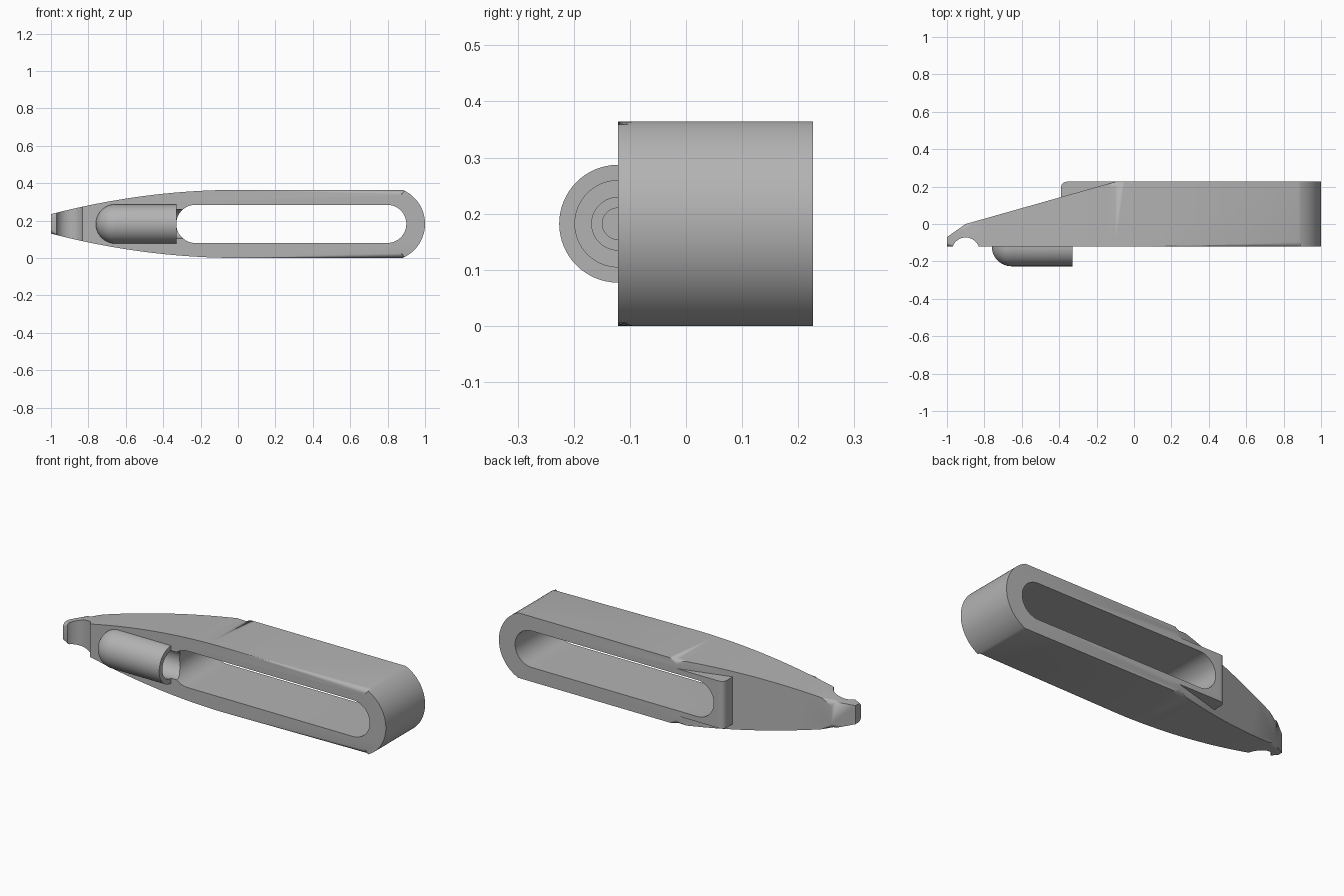
import bpy, bmesh, math
from mathutils import Matrix

cube = bpy.data.objects.get("Cube")
if cube:
    bpy.data.objects.remove(cube, do_unlink=True)

MID = 0.182          # height of the centre line
FRONT, BACK = -0.121, 0.226

grey = bpy.data.materials.new("plain grey")
grey.use_nodes = True
grey.diffuse_color = (0.45, 0.45, 0.45, 1)
grey.node_tree.nodes["Principled BSDF"].inputs["Base Color"].default_value = (0.45, 0.45, 0.45, 1)


def finish(bm, name):
    bmesh.ops.recalc_face_normals(bm, faces=bm.faces)
    mesh = bpy.data.meshes.new(name)
    bm.to_mesh(mesh)
    bm.free()
    mesh.materials.append(grey)
    ob = bpy.data.objects.new(name, mesh)
    bpy.context.collection.objects.link(ob)
    return ob


def prism(name, outline, axis, lo, hi):
    """Extrude a 2D outline along y (outline in xz) or z (outline in xy)."""
    def place(p, d):
        return (p[0], d, p[1]) if axis == "y" else (p[0], p[1], d)
    bm = bmesh.new()
    face = bm.faces.new([bm.verts.new(place(p, lo)) for p in outline])
    ext = bmesh.ops.extrude_face_region(bm, geom=[face])["geom"]
    shift = (0, hi - lo, 0) if axis == "y" else (0, 0, hi - lo)
    bmesh.ops.translate(bm, vec=shift, verts=[v for v in ext if isinstance(v, bmesh.types.BMVert)])
    return finish(bm, name)


def arc(cx, cy, r, a0, a1, n=24):
    return [(cx + r * math.cos(math.radians(a0 + (a1 - a0) * i / n)),
             cy + r * math.sin(math.radians(a0 + (a1 - a0) * i / n))) for i in range(n + 1)]


def lathe(name, profile):
    """Spin (x, radius) points about the lengthwise axis of the barrel."""
    bm = bmesh.new()
    verts = [bm.verts.new((x, FRONT, MID + r)) for x, r in profile]
    edges = [bm.edges.new(pair) for pair in zip(verts, verts[1:])]
    bmesh.ops.spin(bm, geom=verts + edges, cent=(0, FRONT, MID), axis=(1, 0, 0),
                   angle=math.tau, steps=64, use_duplicate=False)
    bmesh.ops.remove_doubles(bm, verts=bm.verts, dist=1e-5)
    return finish(bm, name)


def boolean(ob, other, operation):
    mod = ob.modifiers.new(operation.lower(), "BOOLEAN")
    mod.object, mod.operation, mod.solver = other, operation, "EXACT"
    bpy.context.view_layer.objects.active = ob
    bpy.ops.object.modifier_apply(modifier=mod.name)
    bpy.data.objects.remove(other, do_unlink=True)


def back_depth(x):
    """Depth of the rear surface: flat, then a long taper, then the tip."""
    if x >= -0.1:
        return BACK
    if x >= -0.9:
        return BACK * (x + 0.9) / 0.8
    return 0.7 * (x + 0.9)


def make_body():
    # Upper half outline: curved taper, straight run, round nose
    upper = [(-1 + i / 20, 0.182 - 0.13 * (1 - i / 20) ** 2) for i in range(21)]
    sweep = math.degrees(math.asin(0.182 / 0.198))
    upper += arc(0.802, 0, 0.198, sweep, 0, 20)
    outline = upper + [(x, -z) for x, z in reversed(upper[:-1])]
    bm = bmesh.new()
    front = [bm.verts.new((x, FRONT, MID + z)) for x, z in outline]
    back = [bm.verts.new((x, back_depth(x), MID + z)) for x, z in outline]
    n = len(outline)
    bm.faces.new(front)
    for i in range(n):
        j = (i + 1) % n
        bm.faces.new((front[i], front[j], back[j], back[i]))
    # Rear is three flat regions split at the creases
    tip, crease = 2, 18
    bm.faces.new(back[:tip + 1] + back[n - 1 - tip:])
    bm.faces.new(back[tip:crease + 1] + back[n - 1 - crease:n - tip])
    bm.faces.new(back[crease:n - crease])
    # Round the front rim and the rim of the tapered rear
    rim = [bm.edges.get((front[i], front[i + 1])) for i in range(n - 1)]
    for i in range(tip, crease):
        rim.append(bm.edges.get((back[i], back[i + 1])))
        rim.append(bm.edges.get((back[n - 1 - i], back[n - 2 - i])))
    bmesh.ops.bevel(bm, geom=rim, offset=0.026, offset_type="OFFSET", segments=5,
                    profile=0.5, affect="EDGES", clamp_overlap=False)
    return finish(bm, "body")


body = make_body()

# Raised rear block that surrounds the end of the slot
r = 0.03
block_plan = arc(-0.39 + r, BACK - r, r, 180, 90, 8) + [(-0.02, BACK), (-0.02, -0.02), (-0.39, -0.02)]
boolean(body, prism("rear_block", block_plan, "z", MID - 0.132, MID + 0.132), "UNION")

# Round-ended barrel on the front
dome = arc(-0.655, 0, 0.105, 180, 90, 16)
barrel_profile = [(dome[0][0], 0)] + dome[1:] + [(-0.33, 0.105), (-0.33, 0)]
boolean(body, lathe("barrel", barrel_profile), "UNION")

# Long slot through the body
slot = arc(0.798, MID, 0.102, -90, 90) + arc(-0.228, MID, 0.102, 90, 270)
boolean(body, prism("slot_cutter", slot, "y", FRONT - 0.005, 0.4), "DIFFERENCE")

# Stepped bore in the barrel's open end
bore = [(-0.68, 0), (-0.68, 0.028), (-0.58, 0.028), (-0.58, 0.047), (-0.45, 0.047),
        (-0.45, 0.077), (-0.24, 0.077), (-0.24, 0)]
boolean(body, lathe("bore_cutter", bore), "DIFFERENCE")

# Scooped notch near the tip
notch = arc(-0.9, -0.146, 0.074, 0, 360, 48)[:-1]
boolean(body, prism("notch_cutter", notch, "z", -0.2, 0.6), "DIFFERENCE")

bpy.ops.object.select_all(action="DESELECT")
body.select_set(True)
bpy.context.view_layer.objects.active = body
bpy.ops.object.shade_smooth_by_angle(angle=math.radians(25))
